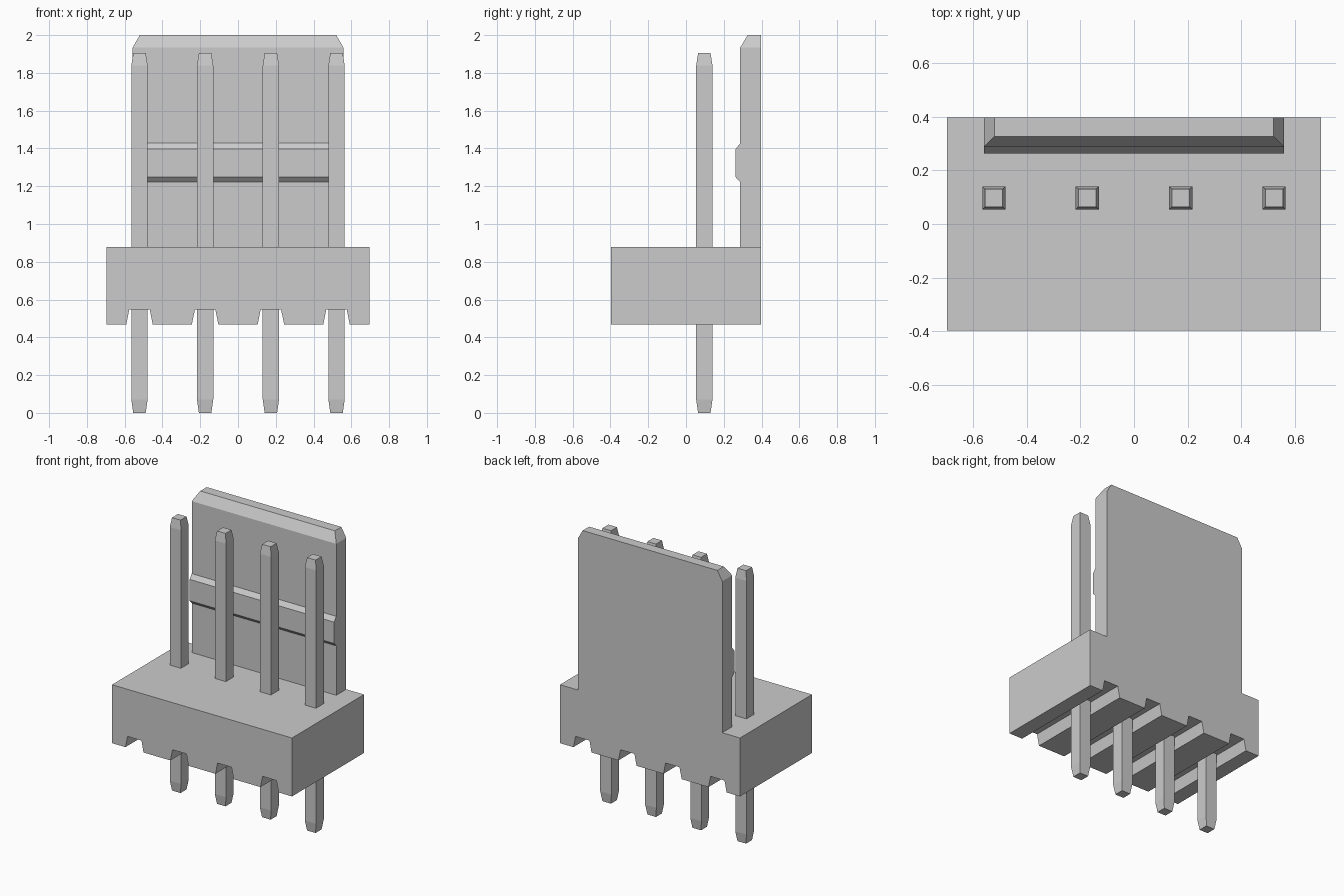
import bpy
import bmesh
from mathutils import Vector

cube = bpy.data.objects.get("Cube")
if cube:
    bpy.data.objects.remove(cube, do_unlink=True)

grey = bpy.data.materials.new("light grey")
grey.use_nodes = True
colour = (0.6, 0.6, 0.6, 1)
grey.diffuse_color = colour
grey.node_tree.nodes["Principled BSDF"].inputs["Base Color"].default_value = colour

HALF_X, HALF_Y = 0.695, 0.397
BOTTOM, TOP = 0.469, 0.877
PIN_X = [-0.5215, -0.174, 0.174, 0.5215]
PIN_Y = 0.097


def finish(name, bm):
    bmesh.ops.recalc_face_normals(bm, faces=bm.faces)
    mesh = bpy.data.meshes.new(name)
    bm.to_mesh(mesh)
    bm.free()
    mesh.materials.append(grey)
    obj = bpy.data.objects.new(name, mesh)
    bpy.context.collection.objects.link(obj)
    return obj


def prism(points, offset):
    """Extrude a closed outline along the offset."""
    bm = bmesh.new()
    face = bm.faces.new([bm.verts.new(p) for p in points])
    new = bmesh.ops.extrude_face_region(bm, geom=[face])["geom"]
    verts = [v for v in new if isinstance(v, bmesh.types.BMVert)]
    bmesh.ops.translate(bm, verts=verts, vec=offset)
    return bm


# Housing base: front outline with a tapered groove under every pin
outline = [(HALF_X, TOP), (-HALF_X, TOP), (-HALF_X, BOTTOM)]
for x in PIN_X:
    outline += [(x - 0.07, BOTTOM), (x - 0.054, 0.548),
                (x + 0.054, 0.548), (x + 0.07, BOTTOM)]
outline.append((HALF_X, BOTTOM))
base = finish("housing", prism([(x, -HALF_Y, z) for x, z in outline],
                               (0, 2 * HALF_Y, 0)))

# Locking wall: side outline with ridge and sloped top
LATCH_X, FRONT, SHOULDER = 0.558, 0.287, 1.934
side = [(HALF_Y, 0.7), (FRONT, 0.7), (FRONT, 1.222), (0.263, 1.248),
        (0.263, 1.397), (FRONT, 1.428), (FRONT, SHOULDER),
        (0.326, 2.0), (HALF_Y, 2.0)]
wall = prism([(-LATCH_X, y, z) for y, z in side], (2 * LATCH_X, 0, 0))
# Bevelled upper corners of the wall
for s in (-1, 1):
    cut = bmesh.ops.bisect_plane(
        wall, geom=wall.verts[:] + wall.edges[:] + wall.faces[:],
        plane_co=(s * LATCH_X, 0, SHOULDER),
        plane_no=Vector((s * 0.066, 0, 0.038)).normalized(), clear_outer=True)
    edges = [e for e in cut["geom_cut"] if isinstance(e, bmesh.types.BMEdge)]
    bmesh.ops.holes_fill(wall, edges=edges)
wall_obj = finish("locking_wall", wall)

# Join wall and base into one moulding
union = base.modifiers.new("Join wall", "BOOLEAN")
union.operation = "UNION"
union.solver = "EXACT"
union.object = wall_obj
bpy.context.view_layer.update()
joined = bpy.data.meshes.new_from_object(
    base.evaluated_get(bpy.context.evaluated_depsgraph_get()))
base.modifiers.clear()
base.data = joined
bpy.data.objects.remove(wall_obj, do_unlink=True)

# Square pins with tapered tips
rings = [(0.0, 0.033), (0.07, 0.043), (1.84, 0.043), (1.905, 0.033)]
for i, x in enumerate(PIN_X):
    bm = bmesh.new()
    loops = [[bm.verts.new((x + a * r, PIN_Y + b * r, z))
              for a, b in ((-1, -1), (1, -1), (1, 1), (-1, 1))]
             for z, r in rings]
    bm.faces.new(loops[0])
    bm.faces.new(loops[-1])
    for low, high in zip(loops, loops[1:]):
        for k in range(4):
            n = (k + 1) % 4
            bm.faces.new((low[k], low[n], high[n], high[k]))
    finish(f"pin_{i + 1}", bm)
